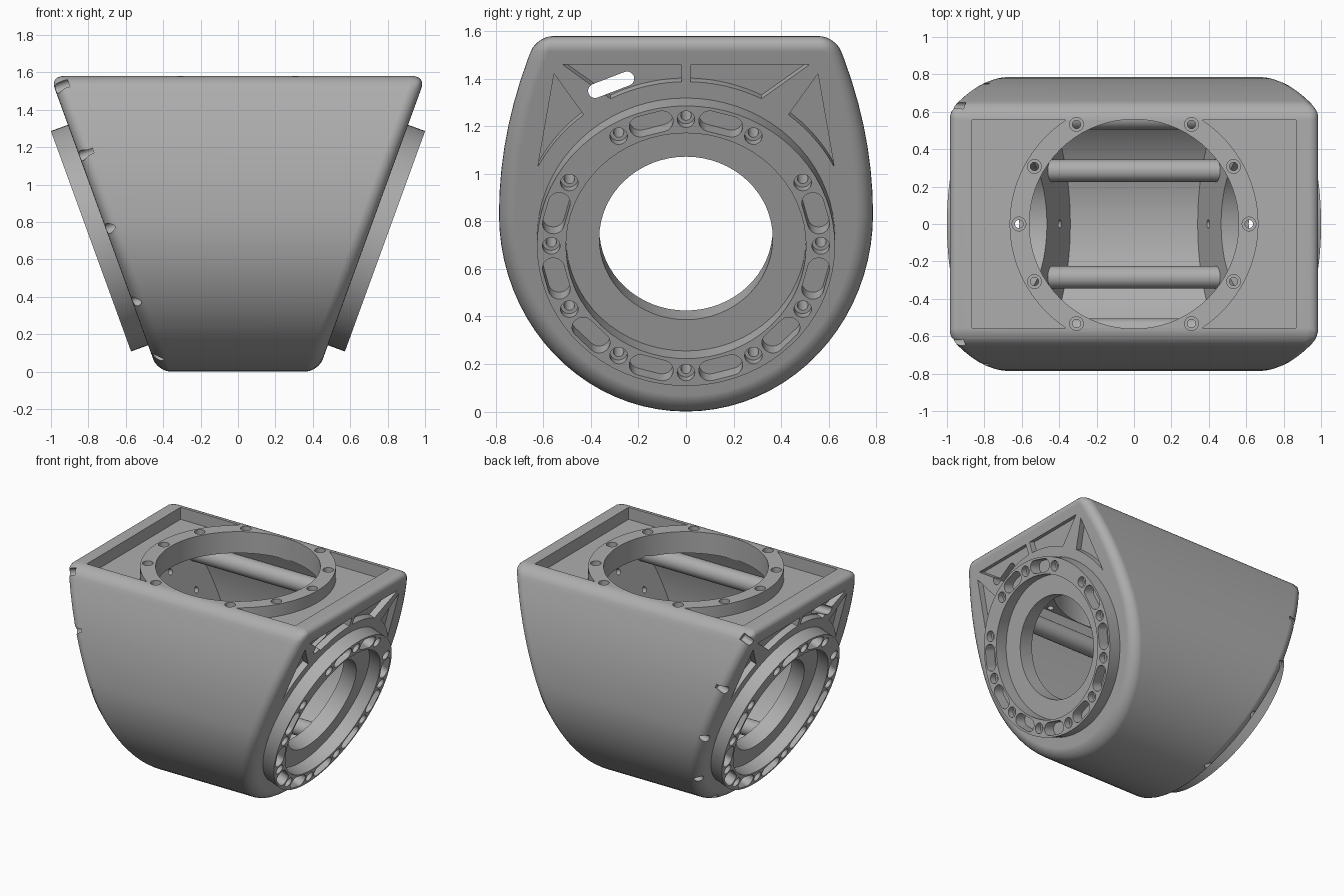
import bpy, bmesh, math
from math import sin, cos, pi, radians, sqrt
from mathutils import Matrix, Vector

cube = bpy.data.objects.get("Cube")
if cube:
    bpy.data.objects.remove(cube, do_unlink=True)

grey = bpy.data.materials.new("machined_grey")
grey.use_nodes = True
grey.diffuse_color = (0.42, 0.42, 0.42, 1)
grey.node_tree.nodes["Principled BSDF"].inputs["Base Color"].default_value = (0.42, 0.42, 0.42, 1)

TILT = radians(20)
CX, CZ = 0.695, 0.73      # centre of each side flange on the wall
TOP = 1.58


def frame(origin, a, b, w):
    m = Matrix((a, b, w)).transposed().to_4x4()
    m.translation = Vector(origin)
    return m


def side(s):
    return frame((s * CX, 0, CZ), (0, 1, 0), (s * sin(TILT), 0, cos(TILT)),
                 (s * cos(TILT), 0, -sin(TILT)))


ALONG_X = frame((0, 0, 0), (0, 1, 0), (0, 0, 1), (1, 0, 0))
UP = Matrix.Identity(4)
SIDES = [side(1), side(-1)]


def arc(r, a0, a1, n, c=(0, 0)):
    angles = [radians(a0 + (a1 - a0) * i / n) for i in range(n + 1)]
    return [(c[0] + r * cos(t), c[1] + r * sin(t)) for t in angles]


def circle(r, c=(0, 0), n=24):
    return arc(r, 0, 360, n, c)[:-1]


def obround(c, half, r, deg):
    d = (half * cos(radians(deg)), half * sin(radians(deg)))
    return (arc(r, deg - 90, deg + 90, 10, (c[0] + d[0], c[1] + d[1]))
            + arc(r, deg + 90, deg + 270, 10, (c[0] - d[0], c[1] - d[1])))


def prism(bm, pts, w0, w1, m):
    ends = [[bm.verts.new(m @ Vector((a, b, w))) for a, b in pts] for w in (w0, w1)]
    skin(bm, *ends)


def skin(bm, lo, hi):
    bm.faces.new(lo[::-1])
    bm.faces.new(hi)
    for i in range(len(lo)):
        j = (i + 1) % len(lo)
        bm.faces.new((lo[i], lo[j], hi[j], hi[i]))


def finish(bm, name):
    bmesh.ops.recalc_face_normals(bm, faces=bm.faces)
    mesh = bpy.data.meshes.new(name)
    bm.to_mesh(mesh)
    bm.free()
    mesh.materials.append(grey)
    ob = bpy.data.objects.new(name, mesh)
    bpy.context.collection.objects.link(ob)
    return ob


def activate(ob):
    bpy.ops.object.select_all(action='DESELECT')
    ob.select_set(True)
    bpy.context.view_layer.objects.active = ob


def boolean(ob, tool, op='DIFFERENCE'):
    tool.hide_render = True
    mod = ob.modifiers.new("cut", 'BOOLEAN')
    mod.operation, mod.object, mod.solver = op, tool, 'EXACT'
    activate(ob)
    bpy.ops.object.modifier_apply(modifier=mod.name)
    bpy.data.objects.remove(tool, do_unlink=True)


def cut(ob, name, shapes, op='DIFFERENCE'):
    bm = bmesh.new()
    for shape in shapes:
        prism(bm, *shape)
    boolean(ob, finish(bm, name), op)


def half_width(z):
    if z < 0.83:
        return 0.787 * sqrt(max(0, 1 - ((0.83 - z) / 0.83) ** 2))
    return 0.787 - 0.16 * ((z - 0.83) / 0.75) ** 2


def wedge(name, inset, shrink, z0, z1):
    """Rounded side profile stretched between the two sloping walls."""
    zs = [0.83 * (1 - cos(i / 20 * pi / 2)) for i in range(21)]
    zs += [0.83 + 0.75 * i / 8 for i in range(1, 9)]
    right = [(half_width(z) - shrink * half_width(z) / 0.787,
              z0 + z * (z1 - z0) / TOP) for z in zs]
    loop = right + [(-y, z) for y, z in right[:0:-1]]
    bm = bmesh.new()
    ends = [[bm.verts.new((s * (CX - inset + (z - CZ) * math.tan(TILT)), y, z))
             for y, z in loop] for s in (-1, 1)]
    skin(bm, *ends)
    return finish(bm, name)


# Housing shell with rounded rims
housing = wedge("housing", 0, 0, 0, TOP)
bev = housing.modifiers.new("rim", 'BEVEL')
bev.width, bev.segments = 0.07, 6
bev.limit_method, bev.angle_limit = 'ANGLE', radians(40)
bev.use_clamp_overlap = False
activate(housing)
bpy.ops.object.modifier_apply(modifier=bev.name)

# Side flanges, inner cavity and the large openings
cut(housing, "flanges", [(circle(0.627, n=72), -0.03, 0.097, m) for m in SIDES], 'UNION')
boolean(housing, wedge("cavity", 0.118, 0.08, 0.08, 1.42))
cut(housing, "flange_recess", [(circle(0.505, n=64), 0.002, 0.2, m) for m in SIDES])
cut(housing, "side_opening", [(circle(0.365, n=64), -0.2, 0.1, m) for m in SIDES])
cut(housing, "top_opening", [(circle(0.56, n=72), 1.3, 1.7, UP)])

# Top pockets on either side of the raised mounting ring
a = math.degrees(math.asin(0.555 / 0.665))
pocket = arc(0.665, -a, a, 32) + [(0.865, 0.555), (0.865, -0.555)]
cut(housing, "top_pockets",
    [([(s * x, y) for x, y in pocket], TOP - 0.09, TOP + 0.1, UP) for s in (1, -1)])
ring_holes = [(0.615 * cos(radians(t)), 0.615 * sin(radians(t)))
              for t in range(0, 360, 30) if t % 180 != 90]
cut(housing, "top_screw_recess", [(circle(0.037, c), TOP - 0.035, 1.7, UP) for c in ring_holes])
cut(housing, "top_screw_holes", [(circle(0.022, c), 1.3, 1.7, UP) for c in ring_holes])

# Flange screw holes and elongated pockets
recesses, holes, pockets = [], [], []
for m in SIDES:
    for t in range(0, 360, 30):
        c = (0.567 * cos(radians(t)), 0.567 * sin(radians(t)))
        recesses.append((circle(0.037, c), 0.05, 0.2, m))
        holes.append((circle(0.022, c), -0.2, 0.2, m))
        mid = t + 15
        if mid not in (45, 135):
            c = (0.565 * cos(radians(mid)), 0.565 * sin(radians(mid)))
            pockets.append((obround(c, 0.048, 0.046, mid + 90), 0.012, 0.2, m))
cut(housing, "flange_screw_recess", recesses)
cut(housing, "flange_screw_holes", holes)
cut(housing, "flange_pockets", pockets)

# Shallow corner panels above each flange
inner = arc(0.70, 88.4, 63, 10) + [(0.52, 0.777), (0.02, 0.777)]
outer = arc(0.70, 52, 27, 10) + [(0.555, 0.735)]
cut(housing, "corner_panels",
    [([(k * u, v) for u, v in shape], -0.045, 0.03, m)
     for m in SIDES for shape in (inner, outer) for k in (1, -1)])

# Slanted slot through both walls
cut(housing, "cable_slot", [(obround((-0.315, 1.375), 0.072, 0.03, 21), -1.3, 1.3, ALONG_X)])

# Screw holes along the rim of one wall
cut(housing, "rim_holes",
    [(circle(0.028, (k * (half_width(z) - 0.03), (z - CZ) / cos(TILT))), -0.08, 0.05, SIDES[1])
     for z in (0.07, 0.37, 0.76, 1.15, 1.51) for k in (1, -1)])

# Cross rods between the walls
bm = bmesh.new()
for k in (1, -1):
    prism(bm, circle(0.06, (k * 0.285, 0.35), 32), -0.47, 0.47, ALONG_X)
    prism(bm, circle(0.065, (k * 0.57, 1.27), 32), -0.81, 0.81, ALONG_X)
rods = finish(bm, "cross_rods")

for ob in (housing, rods):
    activate(ob)
    bpy.ops.object.shade_smooth_by_angle(angle=radians(30))
    wn = ob.modifiers.new("normals", 'WEIGHTED_NORMAL')
    wn.keep_sharp = True
